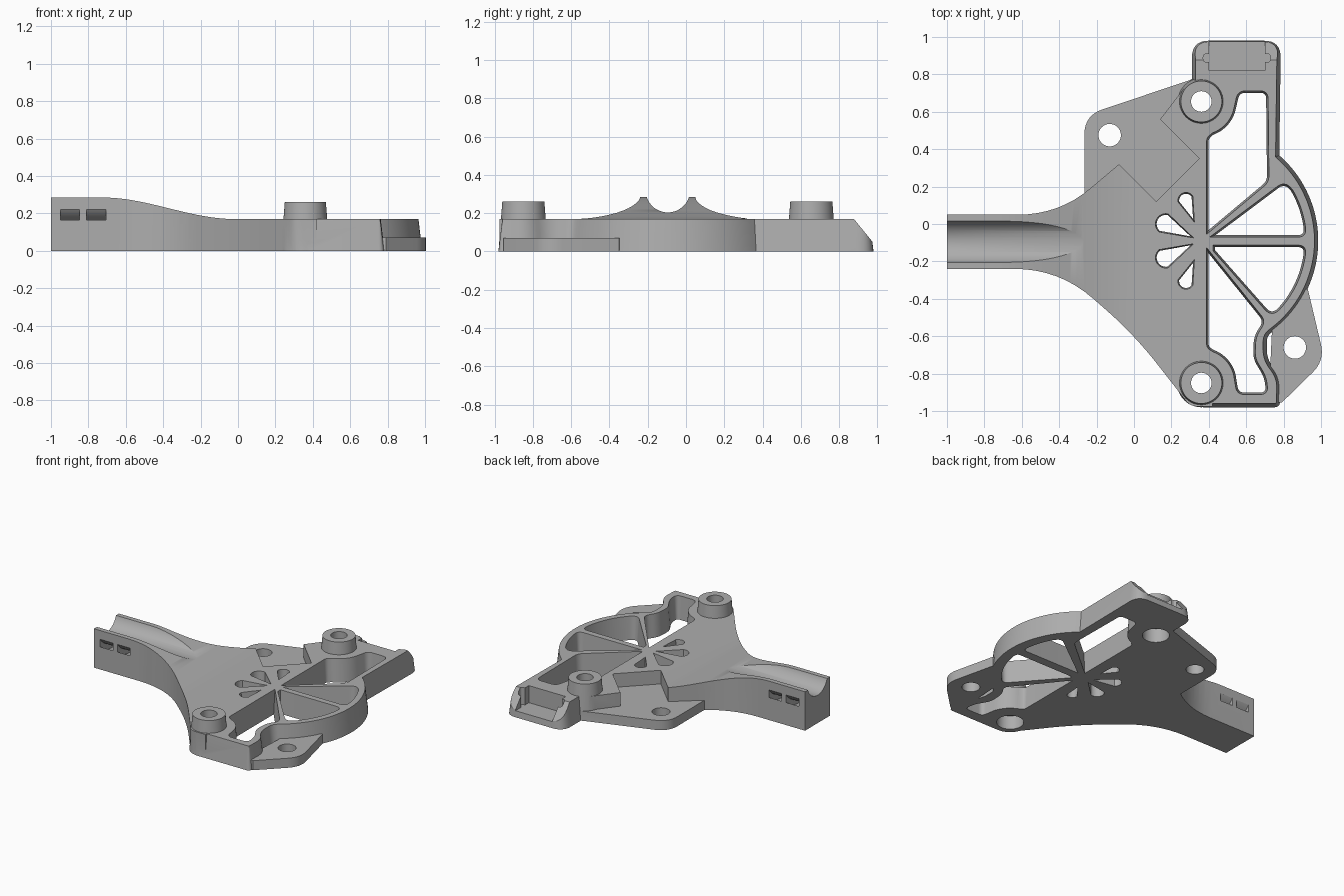
import bpy, bmesh
from math import sin, cos, pi, radians, atan2
from mathutils import Vector

cube = bpy.data.objects.get("Cube")
if cube:
    bpy.data.objects.remove(cube, do_unlink=True)

TOP = 0.17      # deck height
EAR = 0.07      # thickness of the mounting ears
MID = -0.095    # centre line of the arm
HUB = (0.38, -0.09)
BOSSES = [(0.36, 0.655), (0.36, -0.85)]
EAR_HOLES = [(-0.13, 0.475), (0.86, -0.66)]

grey = bpy.data.materials.new("plain grey")
grey.use_nodes = True
grey.diffuse_color = (0.42, 0.42, 0.42, 1)
grey.node_tree.nodes["Principled BSDF"].inputs["Base Color"].default_value = grey.diffuse_color


def arc(centre, r, start, end, n=10):
    angles = [radians(start + (end - start) * i / n) for i in range(n + 1)]
    return [(centre[0] + r * cos(a), centre[1] + r * sin(a)) for a in angles]


def circle(centre, r, n=48):
    return arc(centre, r, 0, 360, n)[:-1]


def rounded(points, n=8):
    """Round each corner given as (x, y, tangent length)."""
    out = []
    for i, p in enumerate(points):
        c = Vector(p[:2])
        t = p[2] if len(p) > 2 else 0
        if not t:
            out.append(c)
            continue
        a = c + (Vector(points[i - 1][:2]) - c).normalized() * t
        b = c + (Vector(points[(i + 1) % len(points)][:2]) - c).normalized() * t
        for k in range(n + 1):
            s = k / n
            out.append(a * (1 - s) ** 2 + c * 2 * s * (1 - s) + b * s * s)
    return out


def offset(points, d):
    """Grow a counter-clockwise outline by d with mitred corners."""
    pts = [Vector(p) for p in points]
    out = []
    for i, p in enumerate(pts):
        e1 = (p - pts[i - 1]).normalized()
        e2 = (pts[(i + 1) % len(pts)] - p).normalized()
        n1, n2 = Vector((e1.y, -e1.x)), Vector((e2.y, -e2.x))
        out.append(p + (n1 + n2) * d / max(1 + n1.dot(n2), 0.2))
    return out


def prism(name, points, lo, hi, grow=0.0, axis="z"):
    """Extrude an outline along an axis; grow widens the far end."""
    place = {"z": lambda p, h: (p[0], p[1], h),
             "y": lambda p, h: (p[0], h, p[1]),
             "x": lambda p, h: (h, p[0], p[1])}[axis]
    far = offset(points, grow) if grow else points
    bm = bmesh.new()
    a = [bm.verts.new(place(p, lo)) for p in points]
    b = [bm.verts.new(place(p, hi)) for p in far]
    bm.faces.new(a)
    bm.faces.new(b)
    for i in range(len(a)):
        bm.faces.new((a[i - 1], a[i], b[i], b[i - 1]))
    bmesh.ops.recalc_face_normals(bm, faces=bm.faces)
    mesh = bpy.data.meshes.new(name)
    bm.to_mesh(mesh)
    bm.free()
    mesh.materials.append(grey)
    ob = bpy.data.objects.new(name, mesh)
    bpy.context.collection.objects.link(ob)
    return ob


def combine(target, tool, operation):
    mod = target.modifiers.new("combine", "BOOLEAN")
    mod.operation, mod.solver, mod.object = operation, "EXACT", tool
    bpy.context.view_layer.objects.active = target
    bpy.ops.object.modifier_apply(modifier=mod.name)
    bpy.data.objects.remove(tool, do_unlink=True)


def add(tool):
    combine(body, tool, "UNION")


def cut(tool):
    combine(body, tool, "DIFFERENCE")


# Arm flaring into the deck, with a square notch on its back edge
body = prism("bracket_body", rounded([
    (-1, 0.05), (-1, -0.24), (-0.4, -0.24, 0.24), (0, -0.59, 0.2), (0.25, -0.91, 0.02),
    (0.30, -0.975, 0.04), (0.42, -0.975), (0.42, 0.7), (0.27, 0.73), (0.14, 0.56),
    (0.35, 0.35), (0.12, 0.12), (-0.08, 0.32), (-0.4, 0.05, 0.22)]), 0, 0.32)

# Side profile: the arm eases down to deck height
steps = [i / 24 for i in range(25)]
ease = [(-0.72 + 0.7 * s, 0.285 - 0.115 * s * s * (3 - 2 * s)) for s in steps]
combine(body, prism("side_profile", [(-1.2, -0.1), (0.6, -0.1), (0.6, TOP)] + ease[::-1]
                    + [(-1.2, 0.285)], -1.2, 1.2, axis="y"), "INTERSECT")

# Drafted frame with the round rim and the back block
add(prism("rim_frame", rounded(
    [(0.37, -0.98), (0.78, -0.98, 0.03), (0.785, -0.82, 0.06), (0.71, -0.72, 0.05),
     (0.71, -0.6, 0.03)] + arc(HUB, 0.605, -52, 49, 40)
    + [(0.785, 0.98, 0.09), (0.31, 0.98, 0.09), (0.31, 0.7), (0.37, 0.6)]), 0, TOP, -0.02))

# Thin mounting ears
add(prism("back_ear", rounded([(-0.265, 0.08), (0.3, 0.05), (0.36, 0.3), (0.36, 0.79),
                               (-0.265, 0.58, 0.1)]), 0, EAR))
add(prism("front_ear", rounded([(0.72, -0.95), (0.79, -0.955), (1.02, -0.73, 0.09),
                                (0.93, -0.35), (0.75, -0.3)]), 0, EAR))

# Tapered bosses
for c in BOSSES:
    add(prism("boss", circle(c, 0.13), 0, 0.26, -0.02))

# Openings between the spokes, wider at the top
openings = [
    [(0.40, -0.03), (0.71, 0.23, 0.03), (0.705, 0.70, 0.03), (0.565, 0.70, 0.03)]
    + arc(BOSSES[0], 0.19, -15, -70) + [(0.40, 0.455, 0.015)],
    [(0.44, -0.058), (0.908, -0.058, 0.03)] + arc(HUB, 0.53, 8, 30) + [(0.805, 0.215, 0.04)],
    [(0.435, -0.125), (0.435, -0.14), (0.735, -0.48, 0.04)] + arc(HUB, 0.53, -43, -8)
    + [(0.908, -0.125, 0.03)],
    [(0.40, -0.16), (0.40, -0.655, 0.015)] + arc(BOSSES[1], 0.19, 70, 15)
    + [(0.56, -0.9, 0.03), (0.705, -0.9, 0.03), (0.695, -0.82, 0.035),
       (0.635, -0.72, 0.04), (0.64, -0.6, 0.04), (0.69, -0.52, 0.03)],
]
for outline in openings:
    cut(prism("opening", rounded(outline), -0.02, TOP + 0.02, 0.013))

# Teardrop holes, mirrored about the hub line
for tip, centre, r in [((0.315, 0.03), (0.278, 0.125), 0.036), ((0.30, -0.065), (0.17, 0), 0.048)]:
    for side in (1, -1):
        t, c = [(p[0], HUB[1] + side * (p[1] - HUB[1])) for p in (tip, centre)]
        a = atan2(c[1] - t[1], c[0] - t[0]) * 180 / pi
        cut(prism("teardrop", [t] + arc(c, r, a - 75, a + 75, 14), -0.02, TOP + 0.02, 0.008))

# Screw holes, with counterbores under the bosses
for c in BOSSES:
    cut(prism("screw_hole", circle(c, 0.055), -0.1, 0.4))
    cut(prism("counterbore", circle(c, 0.09), -0.1, 0.1))
for c in EAR_HOLES:
    cut(prism("ear_hole", circle(c, 0.06), -0.1, 0.2))

# Cable groove, and curved tie slots passing beneath it
groove = (MID, 0.32)
cut(prism("cable_groove", circle(groove, 0.116, 64), -1.2, 0, axis="x"))
for x in (-0.95, -0.81):
    cut(prism("tie_slot", arc(groove, 0.212, 190, 350, 32) + arc(groove, 0.175, 350, 190, 32),
              x, x + 0.103, axis="x"))

# Sloped back end with an open pocket and side keys
cut(prism("slope", [(0.875, TOP + 0.003), (0.975, 0.05), (1.2, 0.05), (1.2, 0.4), (0.875, 0.4)],
          0, 1, axis="x"))
cut(prism("pocket", [(0.40, 0.82), (0.70, 0.82), (0.70, 1.1), (0.40, 1.1)], 0.045, 0.3))
cut(prism("side_keys", rounded([(0.37, 0.865, 0.02), (0.73, 0.865, 0.02), (0.73, 0.91, 0.02),
                                (0.37, 0.91, 0.02)]), 0.045, 0.3))

bpy.ops.object.select_all(action="DESELECT")
body.select_set(True)
bpy.context.view_layer.objects.active = body
bpy.ops.object.shade_smooth_by_angle(angle=radians(30))
